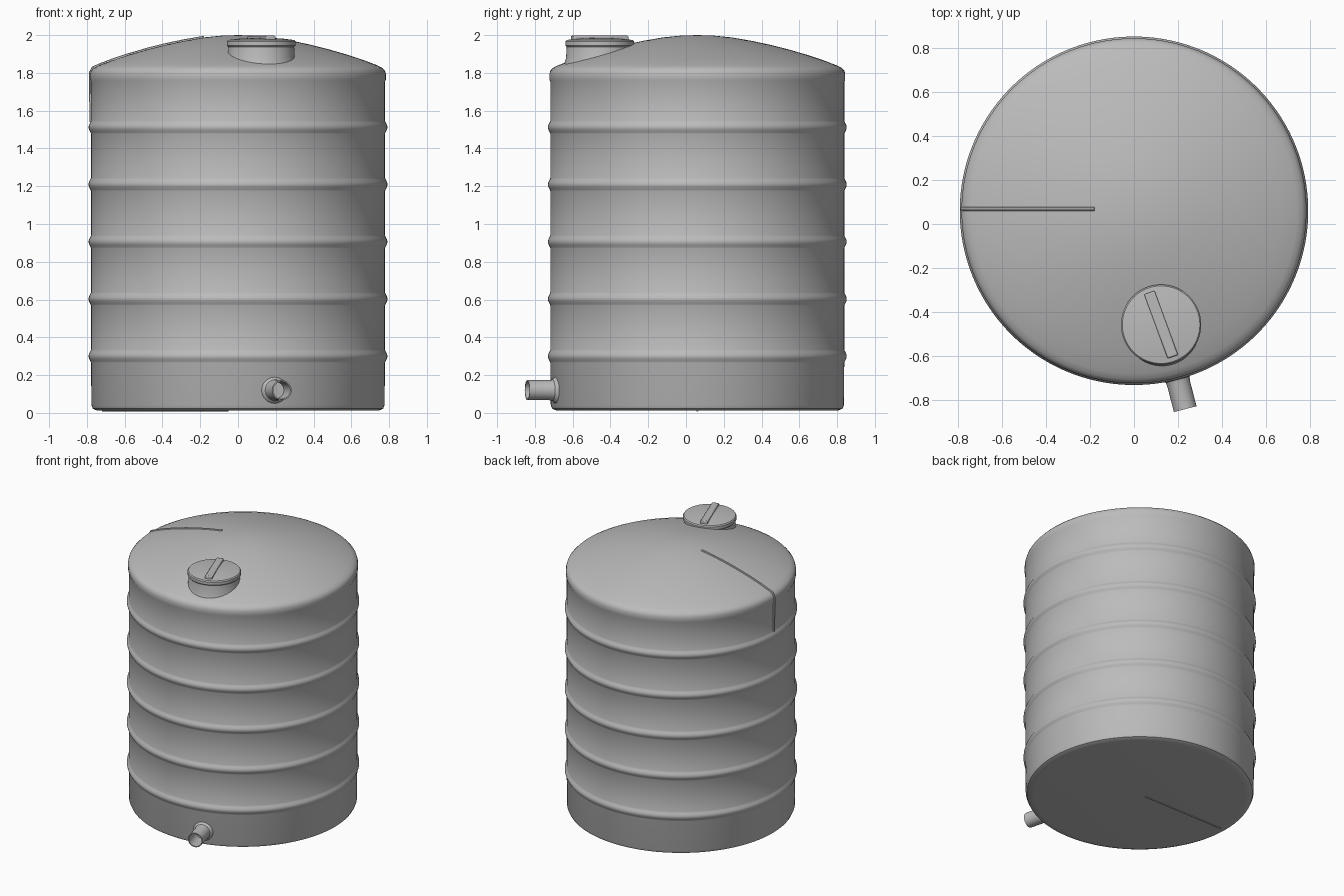
import bpy
import bmesh
from math import sin, cos, pi, radians, atan2
from mathutils import Matrix, Vector

if "Cube" in bpy.data.objects:
    bpy.data.objects.remove(bpy.data.objects["Cube"], do_unlink=True)

GREY = (0.5, 0.5, 0.5, 1)
plastic = bpy.data.materials.new("grey plastic")
plastic.use_nodes = True
plastic.diffuse_color = GREY
plastic.node_tree.nodes["Principled BSDF"].inputs["Base Color"].default_value = GREY

AXIS = Vector((0, 0.06, 0))
RADIUS = 0.778


def finish(obj, angle=35):
    if not obj.data.materials:
        obj.data.materials.append(plastic)
    bpy.ops.object.select_all(action="DESELECT")
    obj.select_set(True)
    bpy.context.view_layer.objects.active = obj
    bpy.ops.object.shade_smooth_by_angle(angle=radians(angle))
    return obj


def add_mesh(name, bm):
    bmesh.ops.recalc_face_normals(bm, faces=bm.faces)
    mesh = bpy.data.meshes.new(name)
    bm.to_mesh(mesh)
    bm.free()
    obj = bpy.data.objects.new(name, mesh)
    bpy.context.collection.objects.link(obj)
    return obj


def lathe(name, profile, matrix, steps=128):
    """Revolve (radius, height) points around the local z axis."""
    bm = bmesh.new()
    verts = [bm.verts.new((r, 0, z)) for r, z in profile]
    edges = [bm.edges.new(pair) for pair in zip(verts, verts[1:])]
    bmesh.ops.spin(bm, geom=verts + edges, axis=(0, 0, 1), cent=(0, 0, 0),
                   angle=2 * pi, steps=steps, use_merge=True)
    bmesh.ops.remove_doubles(bm, verts=bm.verts, dist=0.0001)
    bm.transform(matrix)
    return finish(add_mesh(name, bm))


def ridge(name, points, depth):
    """Thin raised moulding line along a path."""
    curve = bpy.data.curves.new(name, "CURVE")
    curve.dimensions = "3D"
    curve.bevel_depth = depth
    curve.bevel_resolution = 2
    curve.use_fill_caps = True
    spline = curve.splines.new("POLY")
    spline.points.add(len(points) - 1)
    for point, co in zip(spline.points, points):
        point.co = (*co, 1)
    obj = bpy.data.objects.new(name, curve)
    bpy.context.collection.objects.link(obj)
    bpy.ops.object.select_all(action="DESELECT")
    obj.select_set(True)
    bpy.context.view_layer.objects.active = obj
    bpy.ops.object.convert(target="MESH")
    return finish(bpy.context.object)


# Tank: rounded foot, ribbed wall, shoulder and shallow dome
profile = [(0, 0.012), (0.72, 0.012), (0.75, 0.014), (0.768, 0.022), (0.776, 0.04)]
for i in range(5):
    z = 0.3 + 0.303 * i
    for k in range(11):
        t = k / 10
        profile.append((RADIUS + 0.013 * sin(pi * t) ** 1.3, z + 0.07 * (t - 0.5)))
profile += [(RADIUS, 1.752), (0.783, 1.764), (0.783, 1.795), (0.778, 1.812), (0.765, 1.826)]
dome = [(0.74, 1.839), (0.67, 1.866), (0.58, 1.896), (0.48, 1.925), (0.38, 1.95),
        (0.28, 1.971), (0.18, 1.988), (0.09, 1.997), (0, 2.0)]
profile += dome
lathe("tank_body", profile, Matrix.Translation(AXIS), 160)

# Moulding seam over the dome and down the wall, and another under the floor
seam = [(-r, 0.068, z - 0.001) for r, z in reversed(dome[:7])]
seam += [(-0.767, 0.068, 1.826), (-0.781, 0.068, 1.8), (-0.781, 0.068, 1.75), (-0.776, 0.068, 1.54)]
ridge("dome_seam", seam, 0.009)
ridge("floor_seam", [(-0.05, 0.06, 0.013), (-0.72, 0.06, 0.013)], 0.006)

# Filler neck and screw lid
lid_place = Matrix.Translation((0.123, -0.457, 0))
lathe("filler_neck", [(0.19, 1.84), (0.178, 1.88), (0.174, 1.945), (0, 1.945)], lid_place, 64)
lathe("screw_lid", [(0, 1.938), (0.176, 1.938), (0.182, 1.945), (0.182, 1.966),
                    (0.176, 1.974), (0.11, 1.982), (0, 1.986)], lid_place, 64)

# Grip bar across the lid
bm = bmesh.new()
bmesh.ops.create_cube(bm, size=1)
bm.transform(lid_place @ Matrix.Translation((0, 0, 1.98))
             @ Matrix.Rotation(atan2(-0.3, 0.11), 4, "Z") @ Matrix.Diagonal((0.31, 0.05, 0.034, 1)))
grip = add_mesh("lid_grip", bm)
bevel = grip.modifiers.new("rounding", "BEVEL")
bevel.width = 0.006
bevel.segments = 2
finish(grip)

# Outlet pipe, pointing straight out from the tank axis
heading = Vector((0.25, -0.968, 0)).normalized()
spin = heading.to_track_quat("Z", "Y").to_matrix().to_4x4()
outlet_place = Matrix.Translation(AXIS + Vector((0, 0, 0.12))) @ spin
lathe("outlet_pipe", [(0.074, 0.765), (0.066, 0.784), (0.056, 0.792), (0.053, 0.81), (0.053, 0.93),
                      (0.046, 0.93), (0.044, 0.80), (0, 0.80)], outlet_place, 48)
